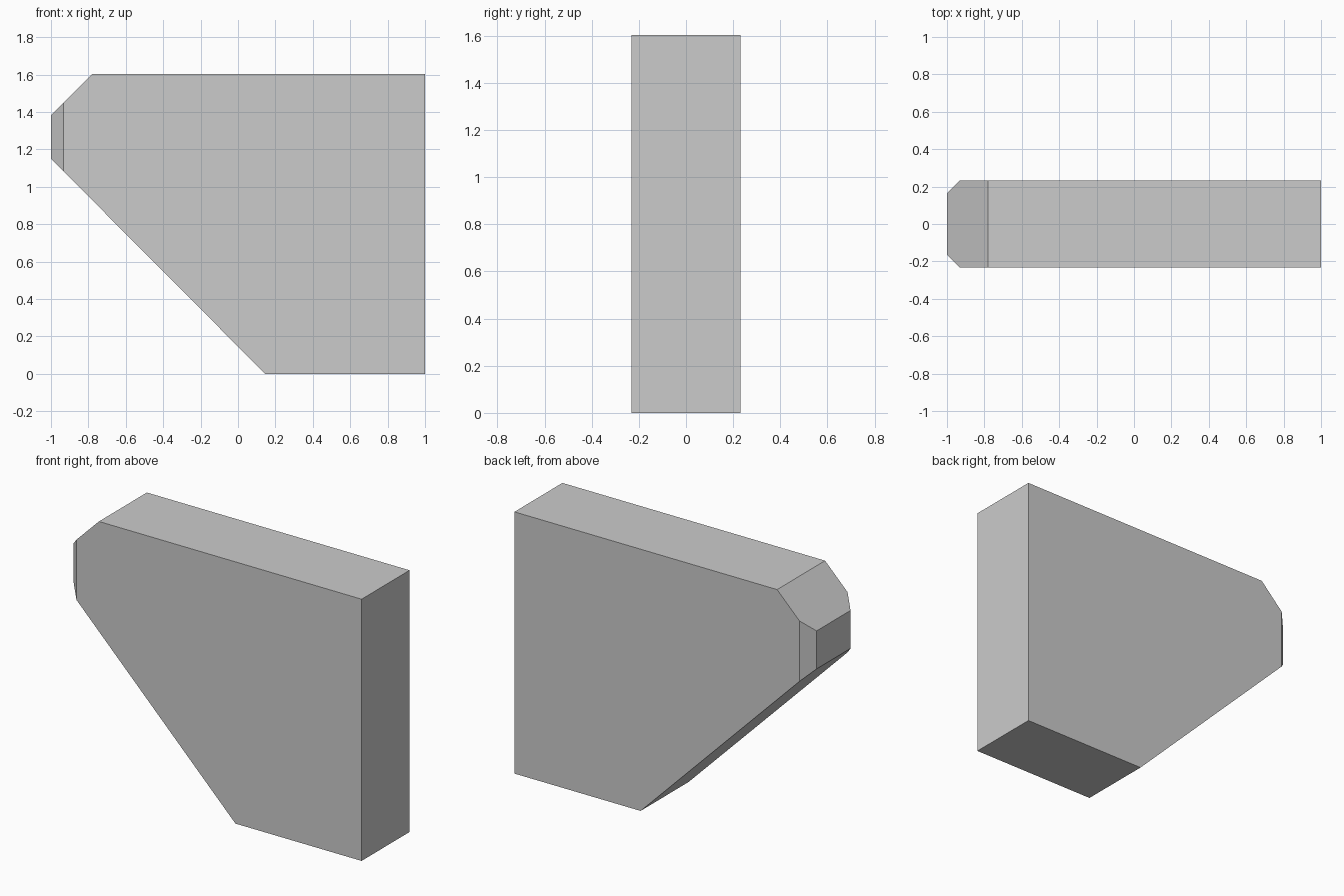
import bpy, bmesh
from mathutils import Vector

if "Cube" in bpy.data.objects:
    bpy.data.objects.remove(bpy.data.objects["Cube"])

HALF = 0.232   # half thickness
CHAMFER = 0.068

# Side profile (x, z)
profile = [(-1, 1.15), (0.145, 0), (1, 0), (1, 1.603), (-0.78, 1.603), (-1, 1.383)]

# Extrude the profile through the thickness
bm = bmesh.new()
face = bm.faces.new([bm.verts.new((x, -HALF, z)) for x, z in profile])
ext = bmesh.ops.extrude_face_region(bm, geom=[face])
bmesh.ops.translate(bm, vec=(0, 2 * HALF, 0),
                    verts=[v for v in ext["geom"] if isinstance(v, bmesh.types.BMVert)])

# Slice off the two vertical corners of the nose
for s in (-1, 1):
    cut = bmesh.ops.bisect_plane(
        bm, geom=bm.verts[:] + bm.edges[:] + bm.faces[:],
        plane_co=Vector((-1 + CHAMFER, s * HALF, 0)),
        plane_no=Vector((-1, s, 0)).normalized(), clear_outer=True)
    rim = [e for e in cut["geom_cut"] if isinstance(e, bmesh.types.BMEdge)]
    bmesh.ops.contextual_create(bm, geom=rim)

bmesh.ops.recalc_face_normals(bm, faces=bm.faces[:])
mesh = bpy.data.meshes.new("bracket_block")
bm.to_mesh(mesh)
bm.free()
bpy.context.collection.objects.link(bpy.data.objects.new("bracket_block", mesh))
